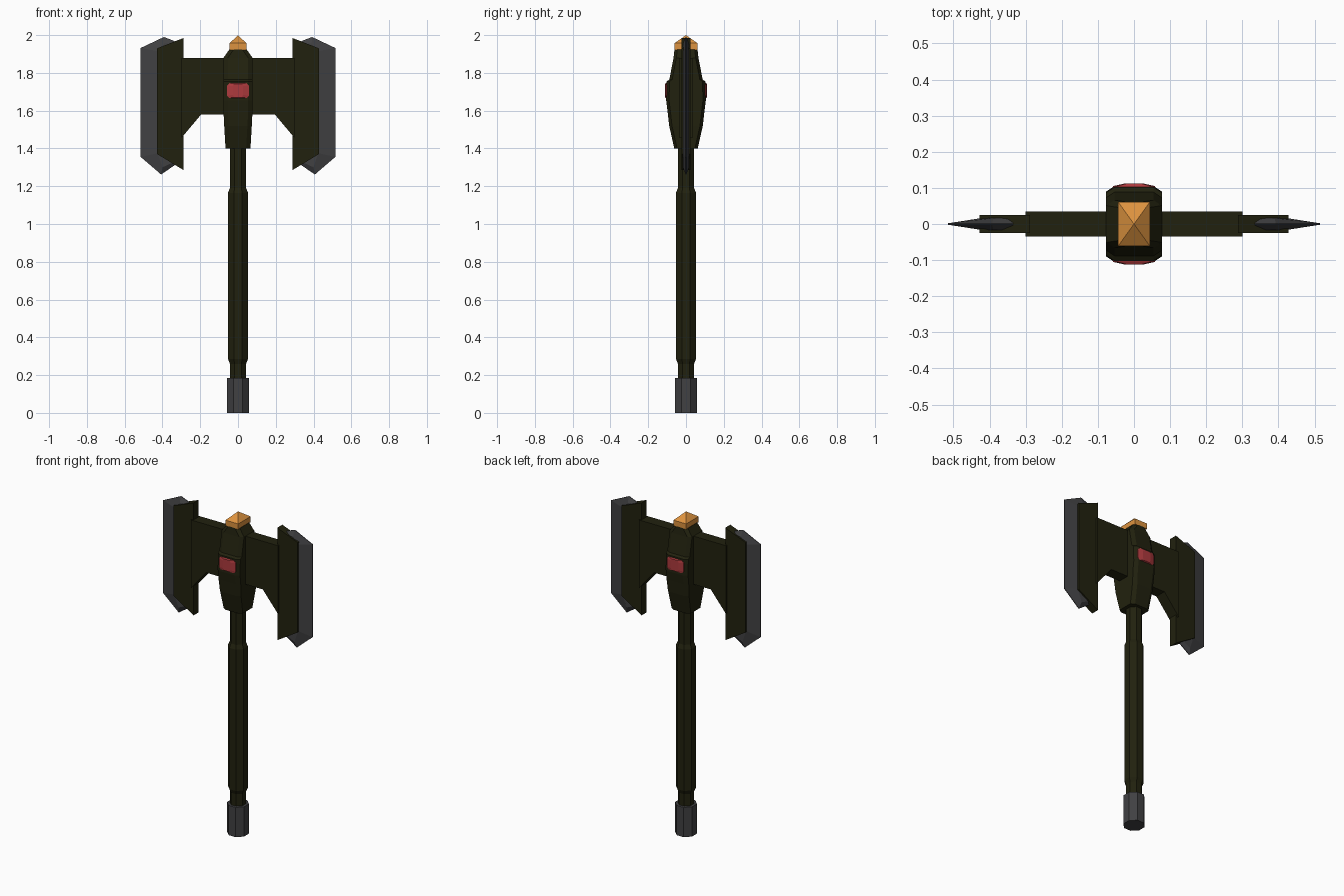
import bpy, bmesh, math

if "Cube" in bpy.data.objects:
    bpy.data.objects.remove(bpy.data.objects["Cube"])


def material(name, rgb):
    m = bpy.data.materials.new(name)
    m.diffuse_color = (*rgb, 1)
    m.use_nodes = True
    m.node_tree.nodes["Principled BSDF"].inputs["Base Color"].default_value = m.diffuse_color
    return m


OLIVE = material("dark olive", (0.0155, 0.0155, 0.0045))
STEEL = material("dark steel", (0.052, 0.052, 0.055))
RED = material("red", (0.42, 0.042, 0.047))
GOLD = material("gold", (0.72, 0.29, 0.05))


def loft(name, rings, mat):
    """Skin a list of equal-length point rings and cap both ends."""
    bm = bmesh.new()
    loops = [[bm.verts.new(p) for p in ring] for ring in rings]
    n = len(loops[0])
    for a, b in zip(loops, loops[1:]):
        for i in range(n):
            j = (i + 1) % n
            bm.faces.new((a[i], a[j], b[j], b[i]))
    bm.faces.new(loops[0][::-1])
    bm.faces.new(loops[-1])
    bmesh.ops.remove_doubles(bm, verts=bm.verts, dist=1e-5)
    bmesh.ops.recalc_face_normals(bm, faces=bm.faces)
    me = bpy.data.meshes.new(name)
    bm.to_mesh(me)
    bm.free()
    me.materials.append(mat)
    ob = bpy.data.objects.new(name, me)
    bpy.context.collection.objects.link(ob)
    return ob


def octagon(z, apothem):
    r = apothem / math.cos(math.pi / 8)
    return [(r * math.cos((i + .5) * math.pi / 4),
             r * math.sin((i + .5) * math.pi / 4), z) for i in range(8)]


def chamfered(z, x, y, cx, cy):
    return [(x, -y + cy, z), (x, y - cy, z), (x - cx, y, z), (-x + cx, y, z),
            (-x, y - cy, z), (-x, -y + cy, z), (-x + cx, -y, z), (x - cx, -y, z)]


def rect(z, x, y):
    return [(x, -y, z), (x, y, z), (-x, y, z), (-x, -y, z)]


def plate(name, outline, half, mat, side):
    """Flat plate from an x-z outline, placed on one side."""
    return loft(name, [[(side * x, y, z) for x, z in outline]
                       for y in (-half, half)], mat)


# Pommel and handle
loft("pommel", [octagon(0, .058), octagon(.185, .058)], STEEL)
loft("handle", [octagon(z, r) for z, r in
                [(.17, .043), (.26, .043), (.285, .053), (1.165, .053),
                 (1.19, .043), (1.42, .043)]], OLIVE)

# Central head block
loft("head_block", [chamfered(z, x, y, .023, .015) for z, x, y in
                    [(1.40, .066, .062), (1.52, .073, .089), (1.60, .077, .098),
                     (1.655, .077, .105), (1.755, .077, .102), (1.765, .077, .088),
                     (1.88, .077, .066), (1.925, .045, .061)]], OLIVE)

# Gold finial
loft("finial", [rect(1.922, .044, .061), rect(1.957, .044, .061),
                rect(2.0, .0, .0)], GOLD)

# Red gem on both faces
gem = [(-.058, 1.68), (-.045, 1.667), (.045, 1.667), (.058, 1.68),
       (.058, 1.733), (.045, 1.746), (-.045, 1.746), (-.058, 1.733)]
for s, label in ((-1, "front"), (1, "back")):
    loft(label + "_gem",
         [[(x, s * .095, z) for x, z in gem],
          [(x, s * .105, z) for x, z in gem],
          [(x * .45, s * .112, 1.7065 + (z - 1.7065) * .9) for x, z in gem]], RED)

# Arms, backing plates and sharpened blades
arm = [(0, 1.58), (.195, 1.58), (.30, 1.455), (.30, 1.88), (0, 1.88)]
backing = [(.288, 1.285), (.428, 1.37), (.428, 1.93), (.288, 1.985)]
edge = [(.33, 1.315), (.407, 1.262), (.515, 1.355), (.515, 1.932),
        (.392, 1.99), (.335, 1.968)]
core = [(.335, 1.33), (.40, 1.30), (.425, 1.375), (.425, 1.915),
        (.39, 1.955), (.34, 1.955)]
for s, label in ((-1, "left"), (1, "right")):
    plate(label + "_arm", arm, .035, OLIVE, s)
    plate(label + "_backing", backing, .025, OLIVE, s)
    loft(label + "_blade", [[(s * x, y, z) for x, z in pts] for pts, y in
                            ((core, -.016), (edge, -.002), (edge, .002), (core, .016))], STEEL)
